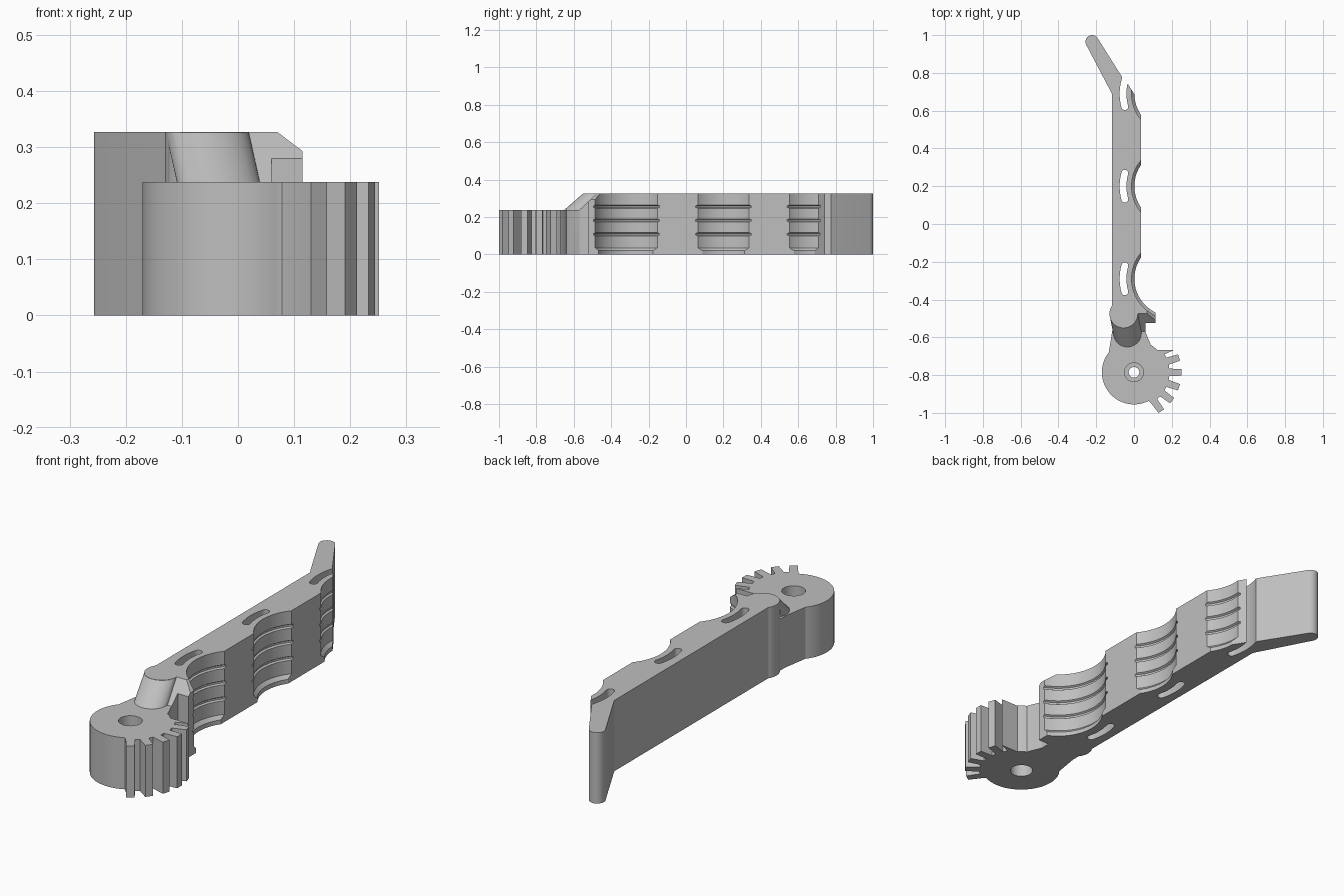
import bpy, bmesh, math
from mathutils import Vector

if "Cube" in bpy.data.objects:
    bpy.data.objects.remove(bpy.data.objects["Cube"])

TOP, GEAR_TOP = 0.327, 0.238
HUB = Vector((0, -0.785))
SCALLOPS = [-0.29, 0.2, 0.69]
SCALLOP_X = 0.2

grey = bpy.data.materials.new("plain grey plastic")
grey.use_nodes = True
grey.diffuse_color = (0.52, 0.52, 0.52, 1)
grey.node_tree.nodes["Principled BSDF"].inputs["Base Color"].default_value = grey.diffuse_color


def finish(name, bm):
    bmesh.ops.recalc_face_normals(bm, faces=bm.faces)
    mesh = bpy.data.meshes.new(name)
    bm.to_mesh(mesh)
    bm.free()
    mesh.materials.append(grey)
    obj = bpy.data.objects.new(name, mesh)
    bpy.context.collection.objects.link(obj)
    return obj


def loft(name, rings):
    """Join equal rings of 3D points and cap both ends."""
    bm = bmesh.new()
    loops = [[bm.verts.new(p) for p in ring] for ring in rings]
    n = len(loops[0])
    for a, b in zip(loops, loops[1:]):
        for i in range(n):
            j = (i + 1) % n
            bm.faces.new((a[i], a[j], b[j], b[i]))
    bm.faces.new(loops[0])
    bm.faces.new(loops[-1])
    return finish(name, bm)


def prism(name, outline, z0, z1):
    return loft(name, [[(x, y, z) for x, y in outline] for z in (z0, z1)])


def arc(cx, cy, r, a0, a1, steps):
    return [(cx + r * math.cos(math.radians(a0 + (a1 - a0) * i / steps)),
             cy + r * math.sin(math.radians(a0 + (a1 - a0) * i / steps)))
            for i in range(steps + 1)]


def circle(cx, cy, r, steps=64):
    return arc(cx, cy, r, 0, 360, steps)[:-1]


def combine(target, tool, operation):
    mod = target.modifiers.new(operation.lower(), 'BOOLEAN')
    mod.operation, mod.object, mod.solver = operation, tool, 'EXACT'
    bpy.context.view_layer.objects.active = target
    bpy.ops.object.modifier_apply(modifier=mod.name)
    bpy.data.objects.remove(tool)


def slice_off(obj, point, normal):
    """Remove everything on the normal side of a plane and cap the cut."""
    bm = bmesh.new()
    bm.from_mesh(obj.data)
    cut = bmesh.ops.bisect_plane(bm, geom=bm.verts[:] + bm.edges[:] + bm.faces[:],
                                 plane_co=point, plane_no=normal, clear_outer=True)
    edges = [e for e in cut["geom_cut"] if isinstance(e, bmesh.types.BMEdge)]
    bmesh.ops.contextual_create(bm, geom=edges)
    bm.to_mesh(obj.data)
    bm.free()


# Finger bar with its bent, rounded tip
bar = [(0.037, -0.29), (0.037, 0.6), (0.02, 0.655), (0, 0.69), (-0.035, 0.745), (-0.055, 0.765)]
bar += arc(-0.222, 0.965, 0.035, 30, 208, 10)
bar += [(-0.117, 0.69), (-0.117, -0.3)]
finger = prism("finger", bar, 0, TOP)

# Hook block at the root, with sloping front and bevelled corner
hook = prism("hook", [(0.115, -0.29), (-0.117, -0.29), (-0.117, -0.47), (-0.05, -0.57),
                      (0.06, -0.57), (0.06, -0.525), (0.115, -0.525)], 0, TOP)
slice_off(hook, (0, -0.475, TOP), (0, -0.089, 0.095))
slice_off(hook, (0.07, 0, TOP), (0.034, 0, 0.045))
combine(finger, hook, 'UNION')

# Round knuckle and the slanted boss leading down to the gear
combine(finger, prism("knuckle", circle(-0.055, -0.475, 0.075), 0, TOP), 'UNION')
boss = loft("boss", [[(x, y, z) for x, y in circle(cx, cy, 0.074)]
                     for cx, cy, z in ((-0.055, -0.475, TOP), (-0.035, -0.577, GEAR_TOP),
                                       (-0.035, -0.577, 0.1))])
combine(finger, boss, 'UNION')

# Neck and hub
neck = [(-0.114, -0.45), (-0.114, -0.56), (-0.135, -0.69), (0, -0.785),
        (0.105, -0.68), (0.06, -0.57), (0.06, -0.45)]
combine(finger, prism("neck", neck, 0, GEAR_TOP), 'UNION')
combine(finger, prism("hub", circle(*HUB, 0.17, 96), 0, GEAR_TOP), 'UNION')

# Toothed sector, flattened along its back edge
teeth = [(0, 0), (0.06, -0.155), (0.078, -0.152)]
for i in range(6):
    mid = -55 + 18.3 * i
    for offset, radius in ((-6, 0.188), (-4, 0.252), (4, 0.252), (6, 0.188)):
        a = math.radians(mid + offset)
        teeth.append((radius * math.cos(a), min(radius * math.sin(a), 0.118)))
teeth.append((0.1, 0.118))
sector = [(HUB.x + x, HUB.y + y) for x, y in teeth]
combine(finger, prism("gear_sector", sector, 0, GEAR_TOP), 'UNION')

# Pivot hole, widened from both ends
for r, z0, z1 in ((0.028, -0.1, 0.4), (0.05, 0.15, 0.4), (0.05, -0.1, 0.09)):
    combine(finger, prism("hole_cutter", circle(*HUB, r, 48), z0, z1), 'DIFFERENCE')

# Scallop profile: sloping lip at the bottom, then thin grooves
profile = [(0.198, -0.1), (0.198, 0.02), (0.213, 0.036)]
for z in (0.108, 0.182, 0.256):
    profile += [(0.213, z - 0.009), (0.221, z - 0.004), (0.221, z + 0.004), (0.213, z + 0.009)]
profile.append((0.213, 0.4))

for y in SCALLOPS:
    rings = [[(px, py, z) for px, py in circle(SCALLOP_X, y, r, 96)] for r, z in profile]
    combine(finger, loft("scallop_cutter", rings), 'DIFFERENCE')

# Curved slots behind each scallop, the last one open at its end
for y in SCALLOPS:
    end = 155 if y == SCALLOPS[-1] else 164.5
    slot = arc(SCALLOP_X, y, 0.276, end, 195.5, 16)
    for a, start in ((195.5, 195.5), (end, end + 180)):
        c = math.radians(a)
        cap = arc(SCALLOP_X + 0.258 * math.cos(c), y + 0.258 * math.sin(c),
                  0.018, start, start + 180, 8)
        if a == 195.5:
            slot += cap[1:-1] + arc(SCALLOP_X, y, 0.24, 195.5, end, 16)
        else:
            slot += [p for p in reversed(arc(SCALLOP_X + 0.258 * math.cos(c),
                                             y + 0.258 * math.sin(c), 0.018,
                                             end, end - 180, 8))][1:-1]
    combine(finger, prism("slot_cutter", slot, -0.1, 0.4), 'DIFFERENCE')

finger.name = "geared_finger"
bpy.ops.object.select_all(action='DESELECT')
finger.select_set(True)
bpy.context.view_layer.objects.active = finger
bpy.ops.object.shade_smooth_by_angle(angle=math.radians(25))
